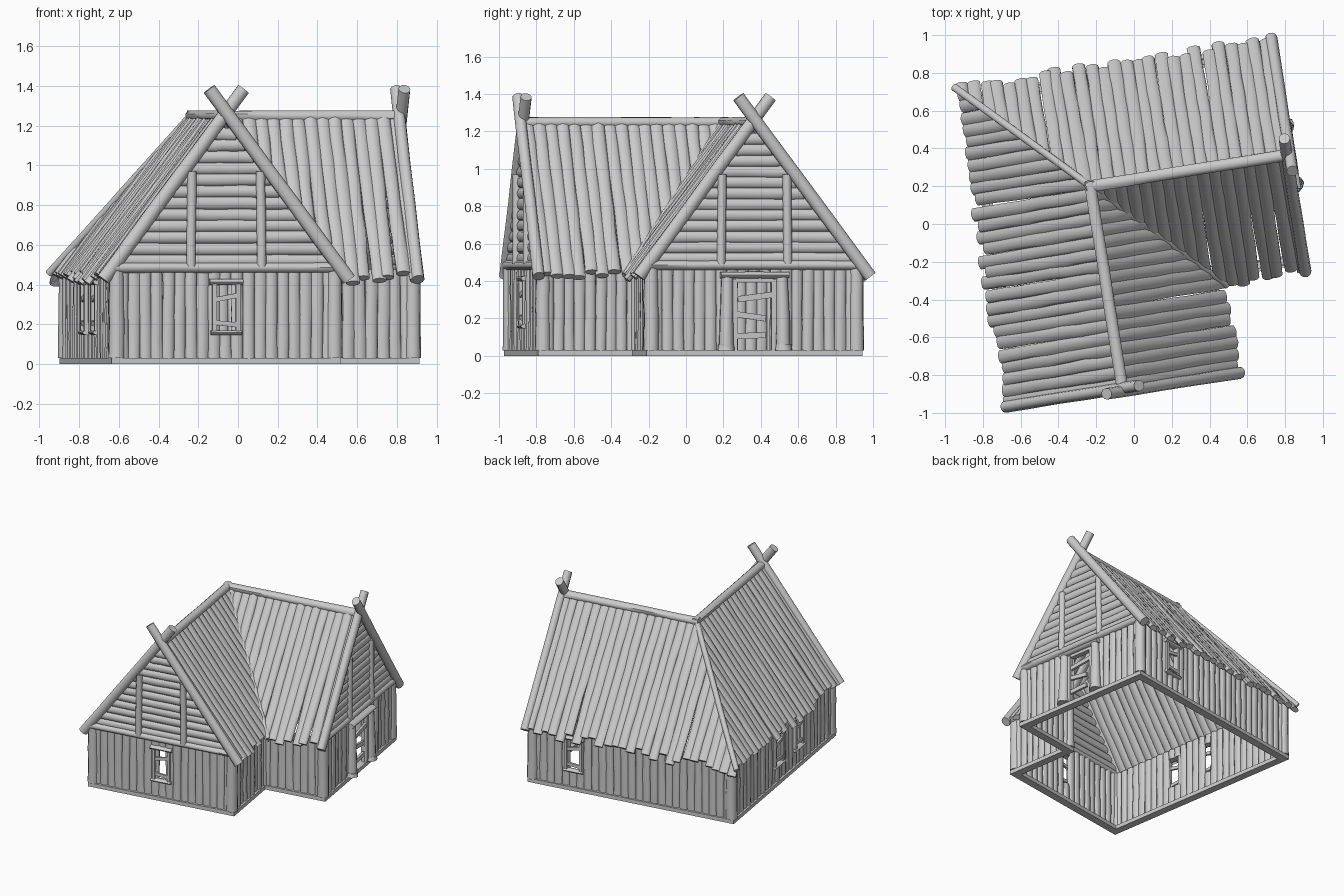
import bpy, bmesh, math, random
from mathutils import Matrix, Vector as V

if "Cube" in bpy.data.objects:
    bpy.data.objects.remove(bpy.data.objects["Cube"])

random.seed(4)
rnd = random.uniform
HOUSE = Matrix.Translation((-0.23, 0.20, 0)) @ Matrix.Rotation(math.radians(9), 4, 'Z')
A = 0.555                     # half width of a wing at the wall
LENGTHS = (1.035, 1.065)      # right wing, front wing
WINGS = (Matrix.Identity(4), Matrix.Rotation(-math.pi / 2, 4, 'Z'))
RIDGE, SLOPE = 1.245, 1.32
I4 = Matrix.Identity(4)


def log(bm, p0, p1, w, r, thick=None, top=1.0, sides=10, rings=5, rough=0.05, M=I4):
    """Slightly uneven log from p0 to p1; w = width direction, thick = half depth."""
    p0, p1 = V(p0), V(p1)
    axis = (p1 - p0).normalized()
    w = V(w)
    w = (w - axis * w.dot(axis)).normalized()
    n = axis.cross(w)
    thick = thick or r
    loops = []
    for i in range(rings + 1):
        f = i / rings
        k = 1 + (top - 1) * f
        c = p0.lerp(p1, f) + (w * rnd(-1, 1) + n * rnd(-1, 1)) * r * rough
        loop = []
        for j in range(sides):
            a = 2 * math.pi * (j + 0.5) / sides
            q = k * (1 + rnd(-rough, rough))
            loop.append(bm.verts.new(M @ (c + w * (math.cos(a) * r * q) + n * (math.sin(a) * thick * q))))
        loops.append(loop)
    for a, b in zip(loops, loops[1:]):
        for j in range(sides):
            bm.faces.new((a[j], a[(j + 1) % sides], b[(j + 1) % sides], b[j]))
    bm.faces.new(loops[0][::-1])
    bm.faces.new(loops[-1])


def board(bm, p0, p1, w, half, thick, M=I4):
    """Square-edged board (half sizes across)."""
    s = math.sqrt(2)
    log(bm, p0, p1, w, half * s, thick * s, sides=4, rings=1, rough=0, M=M)


def finish(bm, name):
    bmesh.ops.recalc_face_normals(bm, faces=bm.faces[:])
    me = bpy.data.meshes.new(name)
    bm.to_mesh(me)
    bm.free()
    ob = bpy.data.objects.new(name, me)
    bpy.context.collection.objects.link(ob)
    ob.matrix_world = HOUSE
    bpy.ops.object.select_all(action='DESELECT')
    ob.select_set(True)
    bpy.context.view_layer.objects.active = ob
    bpy.ops.object.shade_smooth_by_angle(angle=math.radians(50))
    return ob


X, Y, Z = V((1, 0, 0)), V((0, 1, 0)), V((0, 0, 1))
LA, LB = LENGTHS

# L-shaped footprint: start, end, openings (distance along wall, kind)
corners = [V(c + (0,)) for c in ((-A, -LB), (A, -LB), (A, -A), (LA, -A), (LA, A), (-A, A))]
openings = {0: [(A, 'window')], 3: [(A, 'door')],
            4: [(LA - 0.70, 'window')], 5: [(A + 0.17, 'window'), (A + 0.50, 'window')]}

base, walls, posts = bmesh.new(), bmesh.new(), bmesh.new()
windows, door = bmesh.new(), bmesh.new()
for i, p in enumerate(corners):
    q = corners[(i + 1) % 6]
    d = (q - p).normalized()
    size = (q - p).length
    out = V((d.y, -d.x, 0))
    M = Matrix.Translation(p) @ Matrix((d, out, Z)).transposed().to_4x4()
    # foundation beam and corner post
    board(base, (-0.03, 0, 0.015), (size + 0.03, 0, 0.015), Y, 0.03, 0.015, M)
    log(posts, (0, 0, 0.03), (0, 0, 0.475), X, 0.042, top=0.92, rough=0.03, M=M)
    # upright wall planks, interrupted at openings
    count = round(size / 0.058)
    step = size / count
    for k in range(count):
        x = (k + 0.5) * step
        spans = [(0.02, 0.475)]
        for c, kind in openings.get(i, []):
            if kind == 'window' and abs(x - c) < 0.055:
                spans = [(0.02, 0.16), (0.40, 0.475)]
            if kind == 'door' and abs(x - c) < 0.115:
                spans = [(0.42, 0.475)]
        y = rnd(-0.004, 0.004)
        for z0, z1 in spans:
            log(walls, (x, y, z0), (x + rnd(-.003, .003), y, z1), X, step * 0.54, 0.02, rings=4, M=M)
    for c, kind in openings.get(i, []):
        if kind == 'window':
            # frame with two crooked boards
            for s in (-1, 1):
                board(windows, (c + s * .06, .012, .155), (c + s * .06, .012, .41), X, .011, .022, M)
            log(windows, (c - .085, .018, .413), (c + .085, .018, .413), Z, .015, .026, rough=.03, M=M)
            log(windows, (c - .078, .018, .158), (c + .078, .018, .158), Z, .012, .026, rough=.03, M=M)
            board(windows, (c - .05, .022, .325), (c + .055, .022, .345), Z, .012, .008, M)
            board(windows, (c - .055, .022, .208), (c + .05, .022, .198), Z, .012, .008, M)
        else:
            # door jambs, round pillars with feet, lintel, crossed boards
            for s in (-1, 1):
                log(door, (c + s * .155, .035, .03), (c + s * .148, .03, .42), X, .04, top=.78, rough=.03, M=M)
                log(door, (c + s * .155, .035, .03), (c + s * .155, .035, .062), X, .047, rings=2, top=.9, M=M)
                board(door, (c + s * .105, .012, .03), (c + s * .105, .012, .41), X, .013, .022, M)
            log(door, (c - .185, .03, .432), (c + .185, .03, .432), Z, .018, .035, rough=.03, M=M)
            board(door, (c - .1, .012, .405), (c + .1, .012, .405), Z, .012, .02, M)
            for z, tilt, side in ((.315, -.012, 1), (.212, .012, -1), (.108, -.004, -1)):
                board(door, (c - .1 + side * .01, .022, z + tilt), (c + .08 + side * .02, .022, z - tilt), Z, .016, .009, M)
finish(base, 'foundation_beams')
finish(walls, 'wall_planks')
finish(posts, 'corner_posts')
finish(windows, 'boarded_windows')
finish(door, 'boarded_door')

for W, L, name, cut in zip(WINGS, LENGTHS, ('right', 'front'), ((-1, -1, 0), (1, 1, 0))):
    # roof planks on both slopes, mitred on the hip/valley plane
    bm = bmesh.new()
    count = 27
    step = (L + 0.03 + 0.62) / count
    for side in (-1, 1):
        for k in range(count):
            x = -0.62 + (k + 0.5) * step
            e = 0.615 + rnd(-0.02, 0.025)
            lift = rnd(-0.006, 0.006)
            log(bm, (x, 0, RIDGE + lift), (x + rnd(-.01, .01), side * e, RIDGE + lift - SLOPE * e),
                X, step * 0.56, 0.02, top=1.03, rings=7, rough=0.06, M=W)
    bmesh.ops.bisect_plane(bm, geom=bm.verts[:] + bm.edges[:] + bm.faces[:], dist=1e-5,
                           plane_co=(0, 0, 0), plane_no=cut, clear_outer=True)
    finish(bm, name + '_roof_planks')

    # stacked gable logs
    bm = bmesh.new()
    for k in range(12):
        z = 0.52 + k * 0.058
        h = (RIDGE - z) / SLOPE - 0.015
        log(bm, (L, -h, z), (L, h, z + rnd(-.004, .004)), Z, 0.034, 0.028, M=W)
    finish(bm, name + '_gable_logs')

    # tie beam and gable uprights
    bm = bmesh.new()
    log(bm, (L + .01, -A - .01, .485), (L + .01, A + .01, .485), Z, 0.027, 0.035, rough=0.04, M=W)
    for s in (-1, 1):
        log(bm, (L + .025, s * .18, .49), (L + .025, s * .175, .97), Y, 0.024, rough=0.04, M=W)
    finish(bm, name + '_gable_frame')

    # crossed gable rafters
    bm = bmesh.new()
    for s in (-1, 1):
        x = L + 0.025 + s * 0.008
        log(bm, (x, s * .625, .425), (x, -s * .088, 1.385), Y, 0.036, 0.032, top=.95, rough=0.03, M=W)
    finish(bm, name + '_gable_rafters')

    # ridge pole
    bm = bmesh.new()
    log(bm, (-.025, 0, 1.248), (L + .02, 0, 1.248), Y, 0.033, 0.03, sides=8, rough=0.03, M=W)
    finish(bm, name + '_ridge_pole')

# hip and valley poles
bm = bmesh.new()
log(bm, (0, 0, 1.258), (-.63, .63, .455), (1, 1, 0), 0.02, rough=0.04)
log(bm, (0, 0, 1.25), (.63, -.63, .43), (1, 1, 0), 0.02, rough=0.04)
finish(bm, 'hip_and_valley_poles')
